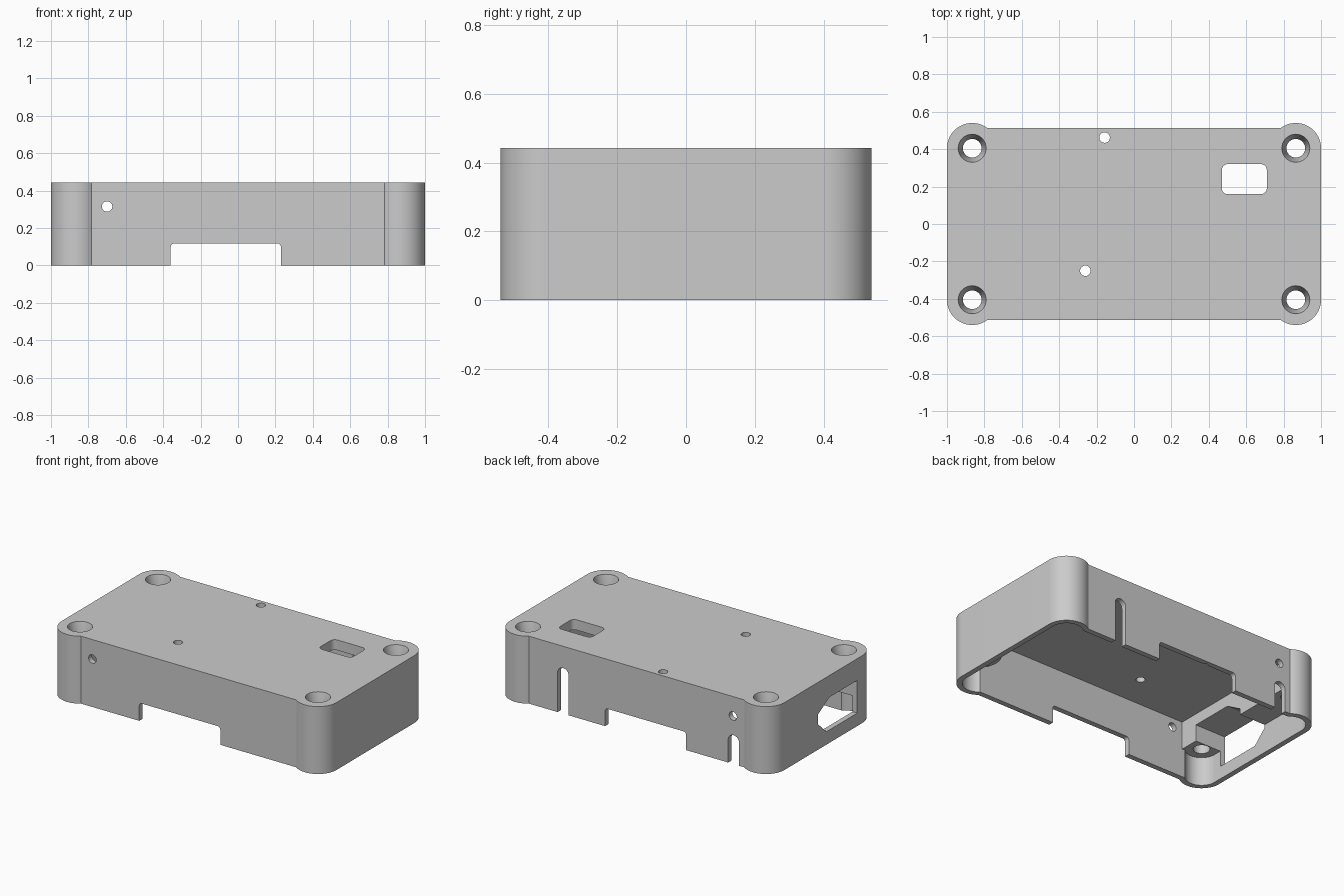
import bpy
import bmesh
from math import sin, cos, pi, asin, radians

cube = bpy.data.objects.get("Cube")
if cube:
    bpy.data.objects.remove(cube, do_unlink=True)

# Main dimensions
HEIGHT, HALF_X, HALF_Y = 0.443, 1.0, 0.512
POST_X, POST_Y, POST_R = 0.865, 0.405, 0.135
WALL, CEILING, POST_BOTTOM = 0.035, 0.375, 0.19

grey = bpy.data.materials.new("plain grey")
grey.use_nodes = True
grey.diffuse_color = (0.6, 0.6, 0.6, 1)
grey.node_tree.nodes["Principled BSDF"].inputs["Base Color"].default_value = (0.6, 0.6, 0.6, 1)


def arc(cx, cy, r, a0, a1, n=24):
    return [(cx + r * cos(a0 + (a1 - a0) * i / n), cy + r * sin(a0 + (a1 - a0) * i / n))
            for i in range(n + 1)]


def round_rect(x0, x1, y0, y1, r):
    corners = ((x1 - r, y1 - r), (x0 + r, y1 - r), (x0 + r, y0 + r), (x1 - r, y0 + r))
    return [p for i, (x, y) in enumerate(corners)
            for p in arc(x, y, r, i * pi / 2, (i + 1) * pi / 2, 6)]


def case_outline(inset):
    """Rectangle with round ears at the four corners."""
    r = POST_R - inset
    end = pi - asin((HALF_Y - inset - POST_Y) / r)
    ear = arc(POST_X, POST_Y, r, 0, end, 32)
    half = ear + [(-x, y) for x, y in reversed(ear)]
    return half + [(-x, -y) for x, y in half]


def prism(name, pts, lo, hi, axis="z", top_pts=None):
    """Extrude a flat profile along an axis, optionally to a second profile."""
    place = {"z": lambda a, b, h: (a, b, h),
             "y": lambda a, b, h: (a, h, b),
             "x": lambda a, b, h: (h, a, b)}[axis]
    bm = bmesh.new()
    low = [bm.verts.new(place(a, b, lo)) for a, b in pts]
    high = [bm.verts.new(place(a, b, hi)) for a, b in (top_pts or pts)]
    bm.faces.new(low)
    bm.faces.new(high)
    n = len(low)
    for i in range(n):
        j = (i + 1) % n
        bm.faces.new((low[i], low[j], high[j], high[i]))
    bmesh.ops.recalc_face_normals(bm, faces=bm.faces)
    mesh = bpy.data.meshes.new(name)
    bm.to_mesh(mesh)
    bm.free()
    mesh.materials.append(grey)
    obj = bpy.data.objects.new(name, mesh)
    bpy.context.collection.objects.link(obj)
    return obj


case = prism("enclosure_cover", case_outline(0), 0, HEIGHT)


def cut(pts, lo, hi, axis="z", top_pts=None):
    cutter = prism("cutter", pts, lo, hi, axis, top_pts)
    cutter.hide_render = True
    bpy.context.view_layer.objects.active = case
    mod = case.modifiers.new("cut", "BOOLEAN")
    mod.operation = "DIFFERENCE"
    mod.solver = "EXACT"
    mod.object = cutter
    bpy.ops.object.modifier_apply(modifier=mod.name)
    bpy.data.objects.remove(cutter, do_unlink=True)


def circle(x, y, r):
    return arc(x, y, r, 0, 2 * pi * 31 / 32, 31)


# Lower cavity follows the outline; upper cavity leaves posts and an end block
cut(case_outline(WALL), -0.1, POST_BOTTOM)
inner_y = HALF_Y - WALL
post_side = arc(POST_X, -POST_Y, POST_R, radians(212), radians(42))
post_side[0] = (post_side[0][0], -inner_y)
post_side[-1] = (HALF_X - WALL, post_side[-1][1])
block_x = -0.775
upper = [(block_x, -inner_y)] + post_side
upper += [(x, -y) for x, y in reversed(upper)]
cut(upper, POST_BOTTOM - 0.01, CEILING)

# Countersunk screw holes in the posts
for sx in (-1, 1):
    for sy in (-1, 1):
        x, y = sx * POST_X, sy * POST_Y
        cut(circle(x, y, 0.05), -0.1, 0.6)
        cut(circle(x, y, 0.05), HEIGHT - 0.1, HEIGHT + 0.1, top_pts=circle(x, y, 0.1))

# Openings in the top plate
cut(round_rect(0.47, 0.71, 0.16, 0.32, 0.03), 0.3, 0.6)
for x, y in ((-0.157, 0.462), (-0.26, -0.25)):
    cut(circle(x, y, 0.028), -0.1, 0.6)

# Wide notch and small pin hole through front and back walls
cut(round_rect(-0.36, 0.23, -0.2, 0.118, 0.02), -0.7, 0.7, "y")
cut(circle(-0.7, 0.315, 0.028), -0.7, 0.7, "y")

# Round-topped cable slots in the back wall
for x, top in ((0.535, 0.30), (-0.705, 0.19)):
    r = 0.04
    cut(arc(x, top - r, r, 0, pi, 16) + [(x - r, -0.1), (x + r, -0.1)], 0.44, 0.7, "y")

# Chamfered socket opening through the end block
socket = [(-0.35, 0.085), (-0.03, 0.085), (0.06, 0.17),
          (0.06, 0.23), (-0.06, 0.30), (-0.35, 0.30)]
cut(socket, -1.2, -0.7, "x")

bpy.ops.object.select_all(action="DESELECT")
case.select_set(True)
bpy.context.view_layer.objects.active = case
bpy.ops.object.shade_smooth_by_angle(angle=radians(30))
